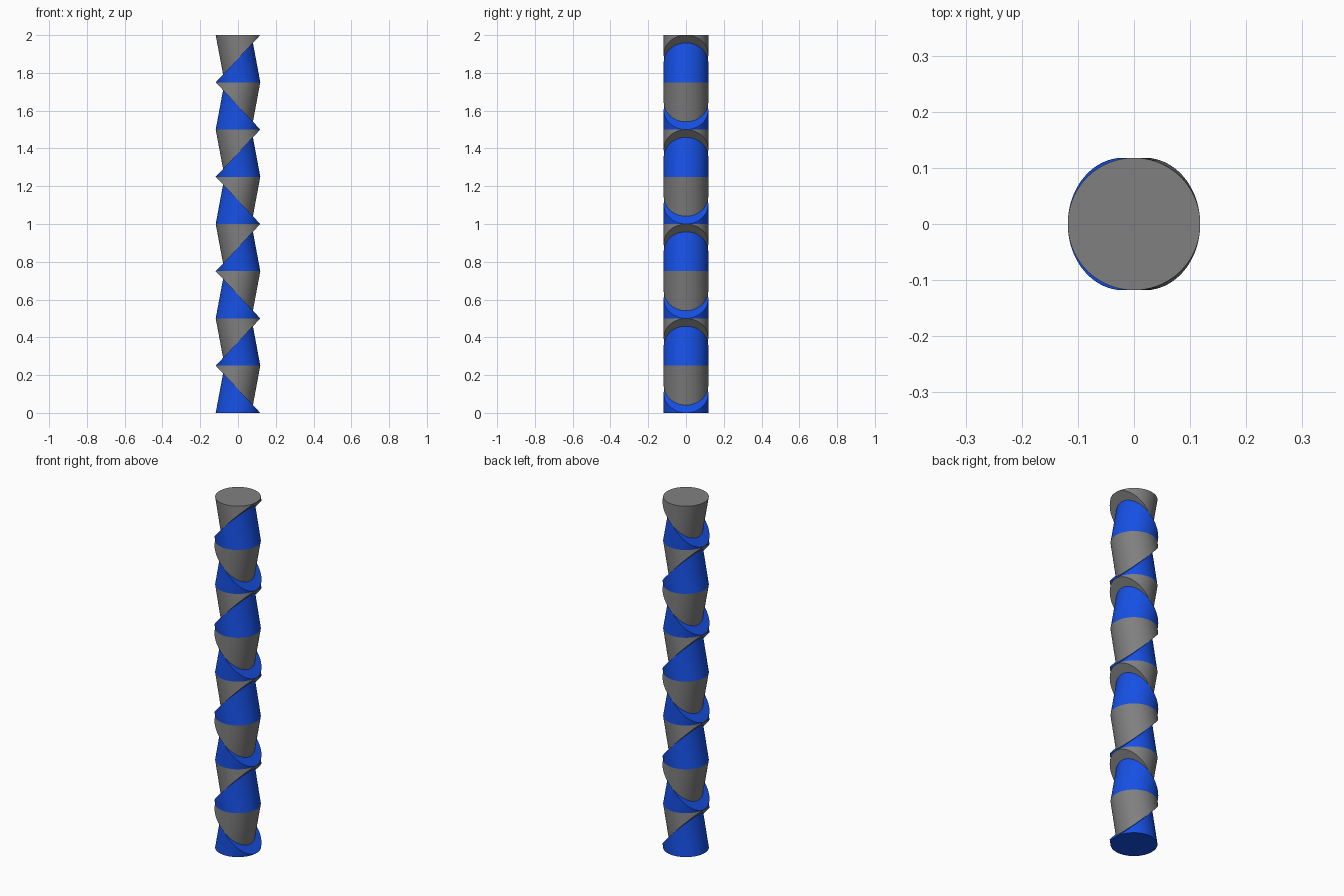
import bpy, bmesh, math

cube = bpy.data.objects.get("Cube")
if cube:
    bpy.data.objects.remove(cube, do_unlink=True)

R = 0.118        # column radius
H = 0.25         # height of one segment
TIP = 0.079      # how far out the cut end of each wedge reaches
SIDES = 96


def material(name, color):
    m = bpy.data.materials.new(name)
    m.use_nodes = True
    m.diffuse_color = color
    m.node_tree.nodes["Principled BSDF"].inputs["Base Color"].default_value = color
    return m


blue = material("blue", (0.008, 0.08, 0.78, 1))
gray = material("gray", (0.216, 0.216, 0.216, 1))


def wedge(name, mat, z0, side, up):
    """Leaning cylinder on a round base, cut off by the segment's diagonal plane."""
    bm = bmesh.new()
    base, cut = [], []
    for i in range(SIDES):
        a = 2 * math.pi * i / SIDES
        x, y = R * math.cos(a), R * math.sin(a)
        f = (R - x) / (2 * R)                  # 0 at the sharp edge, 1 at the tip
        xc = x + f * (R - TIP)
        zc = H * (R - xc) / (2 * R)
        base.append(bm.verts.new((side * x, y, z0)))
        cut.append(bm.verts.new((side * xc, y, z0 + up * zc)))
    bm.faces.new(base)
    bm.faces.new(cut)
    for i in range(SIDES):
        j = (i + 1) % SIDES
        bm.faces.new((base[i], base[j], cut[j], cut[i]))
    bmesh.ops.remove_doubles(bm, verts=bm.verts, dist=1e-6)
    bmesh.ops.recalc_face_normals(bm, faces=bm.faces)
    me = bpy.data.meshes.new(name)
    bm.to_mesh(me)
    bm.free()
    me.materials.append(mat)
    ob = bpy.data.objects.new(name, me)
    bpy.context.collection.objects.link(ob)
    return ob


# Eight stacked segments, leaning alternately left and right
parts = []
for k in range(8):
    side = 1 if k % 2 == 0 else -1
    parts.append(wedge(f"lower_wedge_{k + 1}", blue, k * H, side, 1))
    parts.append(wedge(f"upper_wedge_{k + 1}", gray, (k + 1) * H, -side, -1))

# Smooth round sides, sharp rims
bpy.ops.object.select_all(action='DESELECT')
for ob in parts:
    ob.select_set(True)
bpy.context.view_layer.objects.active = parts[0]
bpy.ops.object.shade_smooth_by_angle(angle=math.radians(20))
